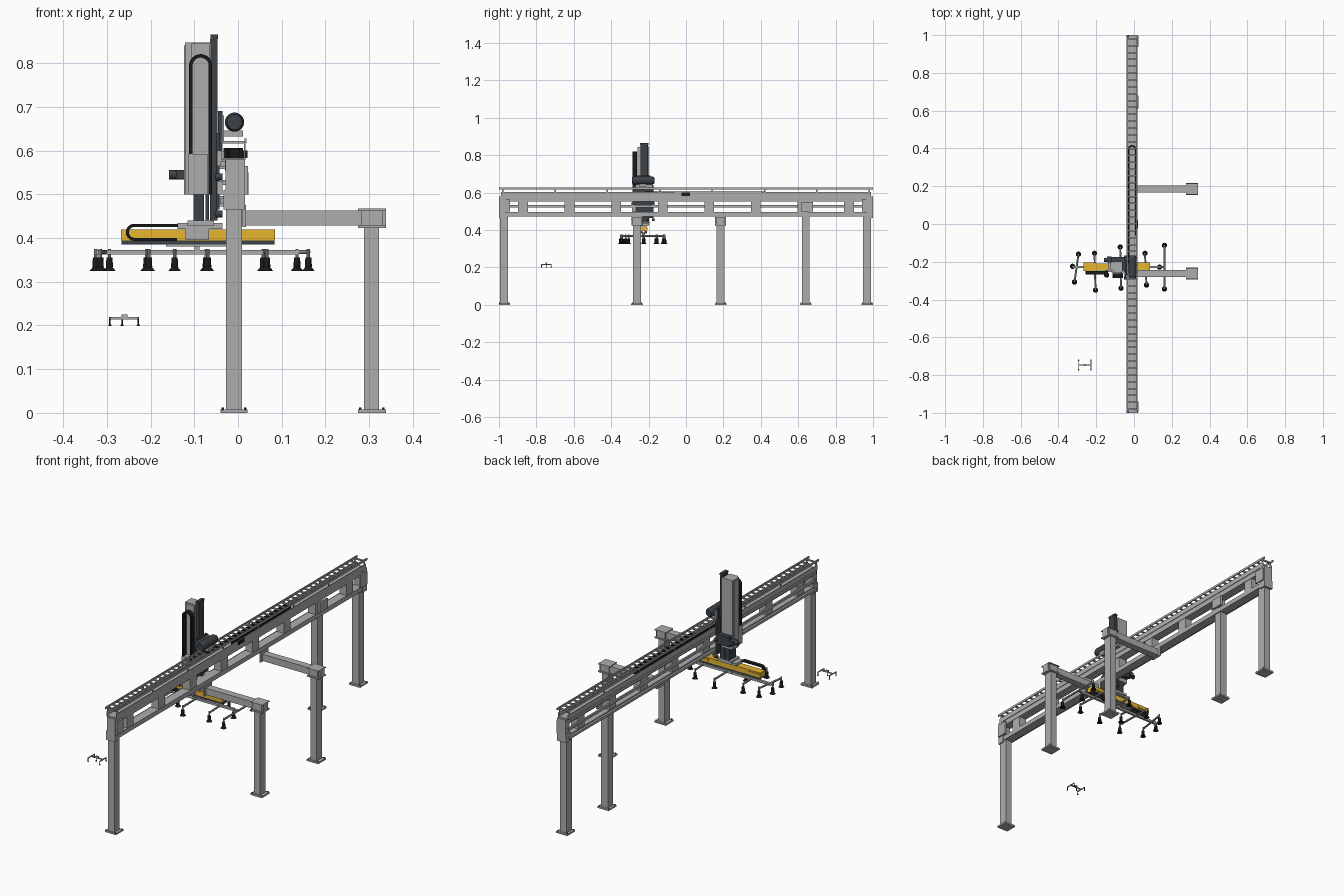
import bpy, bmesh, math
from mathutils import Vector, Matrix


def material(name, rgb):
    m = bpy.data.materials.new(name)
    m.diffuse_color = (*rgb, 1)
    return m


GREY = material("grey_paint", (0.42, 0.42, 0.42))
DARK = material("dark_slate", (0.045, 0.055, 0.065))
BLACK = material("black_rubber", (0.01, 0.01, 0.01))
YELLOW = material("yellow_paint", (0.79, 0.46, 0.03))


def finish(name, bm, mat, smooth=False):
    bmesh.ops.recalc_face_normals(bm, faces=bm.faces)
    me = bpy.data.meshes.new(name)
    bm.to_mesh(me)
    bm.free()
    if mat:
        me.materials.append(mat)
    ob = bpy.data.objects.new(name, me)
    bpy.context.collection.objects.link(ob)
    if smooth:
        bpy.context.view_layer.objects.active = ob
        ob.select_set(True)
        bpy.ops.object.shade_smooth_by_angle(angle=math.radians(35))
        ob.select_set(False)
    return ob


def boxes(name, items, mat=GREY):
    """One mesh of boxes, each (x0, x1, y0, y1, z0, z1)."""
    bm = bmesh.new()
    for x0, x1, y0, y1, z0, z1 in items:
        m = Matrix.Translation(((x0 + x1) / 2, (y0 + y1) / 2, (z0 + z1) / 2))
        m = m @ Matrix.Diagonal((x1 - x0, y1 - y0, z1 - z0, 1))
        bmesh.ops.create_cube(bm, size=1, matrix=m)
    return finish(name, bm, mat)


def rods(name, items, mat=GREY, n=16):
    """One mesh of cylinders / cones, each (start, end, r0, r1)."""
    bm = bmesh.new()
    for a, b, r0, r1 in items:
        a, b = Vector(a), Vector(b)
        rot = (b - a).to_track_quat('Z', 'Y').to_matrix().to_4x4()
        bmesh.ops.create_cone(bm, cap_ends=True, segments=n, radius1=r0, radius2=r1,
                              depth=(b - a).length, matrix=Matrix.Translation((a + b) / 2) @ rot)
    return finish(name, bm, mat, True)


def chain(name, pts, thick, lo, hi, place, mat=BLACK):
    """Cable chain: a flat strip following pts, extruded from lo to hi."""
    bm = bmesh.new()
    rings = []
    for i, p in enumerate(pts):
        a, b = Vector(pts[max(i - 1, 0)]), Vector(pts[min(i + 1, len(pts) - 1)])
        d = (b - a).normalized()
        nrm = Vector((-d.y, d.x)) * thick / 2
        p = Vector(p)
        rings.append([bm.verts.new(place(q.x, q.y, h)) for q, h in
                      ((p + nrm, lo), (p - nrm, lo), (p - nrm, hi), (p + nrm, hi))])
    for r, s in zip(rings, rings[1:]):
        for k in range(4):
            bm.faces.new((r[k], r[(k + 1) % 4], s[(k + 1) % 4], s[k]))
    bm.faces.new(rings[0])
    bm.faces.new(rings[-1])
    return finish(name, bm, mat, True)


def arc(cx, cy, r, a0, a1, n=16):
    return [(cx + r * math.cos(math.radians(a0 + (a1 - a0) * i / n)),
             cy + r * math.sin(math.radians(a0 + (a1 - a0) * i / n))) for i in range(n + 1)]


# ---- long beam: chords, uprights between the windows, end plates
boxes("beam_chords", [(-.030, .014, -.99, .99, .473, .496), (-.030, .014, -.99, .99, .553, .580)])
boxes("beam_uprights", [(-.028, .012, y - .026, y + .026, .496, .553)
                        for y in [-.8715 + .249 * i for i in range(8)]])
boxes("beam_end_plates", [b for s in (-1, 1) for b in (
    (-.033, .016, min(s * .965, s), max(s * .965, s), .465, .510),
    (-.029, .016, min(s * .965, s), max(s * .965, s), .510, .580),
    (.014, .023, min(s * .94, s * .995), max(s * .94, s * .995), .50, .565))])
boxes("guide_rails", [(-.040, -.030, -.98, .98, .478, .490), (-.040, -.030, -.98, .98, .563, .576),
                      (-.036, -.028, -.98, .98, .521, .533)])
boxes("side_terminal_box", [(.014, .024, .615, .68, .50, .55)])

# ---- cable tray and ladder along the top
boxes("cable_tray", [(-.038, .017, -.99, .99, .578, .583), (-.038, -.035, -.99, .99, .58, .602),
                     (.014, .017, -.99, .99, .58, .602)])
boxes("ladder_rails", [(x, x + .004, -1, 1, .617, .628) for x in (-.039, .015)])
boxes("ladder_rungs", [(-.036, .016, y - .004, y + .004, .616, .622)
                       for y in [-.98 + .0363 * i for i in range(55)]])
boxes("ladder_posts", [(x, x + .003, y - .004, y + .004, .60, .618)
                       for x in (-.038, .014) for y in [-.98 + .28 * i for i in range(8)]])
loop = [(-.029, -.22)] + arc(-.0105, .395, .0185, 180, 0) + [(.008, -.06)]
chain("beam_cable_chain", loop, .008, .583, .606, lambda u, v, h: Vector((u, v, h)))
boxes("cable_entry_box", [(.012, .022, -.025, .022, .583, .60)], BLACK)

# ---- legs under the beam
LEGS = (-.973, .64, .968)
boxes("beam_legs", [(-.028, .009, y - .021, y + .021, .006, .475) for y in LEGS])
boxes("beam_leg_feet", [(-.040, .022, max(y - .031, -1), min(y + .031, 1), 0, .008) for y in LEGS])

# ---- outrigger legs with arms
ARMS = (-.262, .185)
boxes("outrigger_arms", [(.008, .338, y - .018, y + .018, .429, .463) for y in ARMS])
boxes("outrigger_legs", [(.288, .322, y - .022, y + .022, .006, .425) for y in ARMS])
boxes("outrigger_caps", [b for y in ARMS for b in (
    (.275, .338, y - .029, y + .029, .462, .467), (.275, .338, y - .029, y + .029, .423, .430),
    (.282, .330, y - .024, y + .024, .430, .462), (.010, .018, y - .03, y + .03, .425, .475))])
boxes("outrigger_feet", [(.274, .338, y - .031, y + .031, 0, .008) for y in ARMS])
BOLT_AT = [(-.009, y) for y in LEGS] + [(.306, y) for y in ARMS]
rods("anchor_bolts", [((x + i * .026, y + j * .025, .006), (x + i * .026, y + j * .025, .012), .003, .003)
                      for x, y in BOLT_AT for i in (-1, 1) for j in (-1, 1)], DARK, 8)

# ---- carriage that rides on the beam
boxes("carriage_plate", [(-.050, -.042, -.285, -.175, .465, .640), (-.046, -.036, -.27, -.19, .60, .69)], DARK)
boxes("carriage_bearings", [(-.044, -.030, y - .018, y + .018, z - .012, z + .012)
                            for y in (-.262, -.198) for z in (.484, .57)])
boxes("motor_bracket", [(-.042, .012, -.25, -.21, .632, .646), (-.042, -.032, -.27, -.18, .62, .68)])
rods("drive_motor", [((-.008, -.275, .665), (-.008, -.18, .665), .022, .022),
                     ((-.008, -.288, .665), (-.008, -.275, .665), .017, .022),
                     ((-.008, -.18, .665), (-.008, -.168, .665), .022, .016)], DARK, 24)

# ---- vertical axis
boxes("vertical_column", [(-.121, -.062, -.248, -.198, .50, .847), (-.124, -.108, -.24, -.206, .50, .84)])
boxes("column_front_panel", [(-.106, -.064, -.258, -.248, .50, .845),
                             (-.114, -.070, -.286, -.258, .50, .592)])
boxes("column_rack", [(-.064, -.047, -.243, -.203, .44, .855), (-.063, -.046, -.246, -.200, .855, .865)], DARK)
boxes("lower_slide", [(-.102, -.078, -.25, -.20, .435, .505), (-.074, -.066, -.262, -.198, .44, .50)], DARK)
riser = [(-.108, .59)] + arc(-.0855, .794, .0225, 180, 0) + [(-.063, .50)]
chain("column_cable_chain", riser, .008, -.286, -.262, lambda u, v, h: Vector((u, h, v)))
rods("side_motor", [((-.158, -.19, .545), (-.118, -.19, .545), .011, .011)], DARK)
boxes("side_gearbox", [(-.142, -.118, -.205, -.172, .535, .555), (-.12, -.045, -.198, -.175, .52, .57)], DARK)
boxes("carriage_side_units", [(-.048, -.036, -.29, -.27, .50, .53), (-.048, -.036, -.29, -.27, .565, .60)])
rods("pinion_rollers", [((-.052, y, z), (-.036, y, z), .008, .008) for y in (-.285, -.175) for z in (.455, .54)], DARK)

# ---- horizontal yellow slide
boxes("slide_mount", [(-.138, -.035, -.255, -.20, .421, .434), (-.115, -.055, -.262, -.195, .428, .440),
                      (-.120, -.066, -.258, -.245, .395, .425)])
boxes("yellow_slide", [(-.268, .085, -.245, -.208, .394, .419), (-.268, -.20, -.248, -.205, .400, .412),
                       (.02, .085, -.248, -.205, .400, .412)], YELLOW)
boxes("slide_rails", [(-.266, .084, y - .006, y + .006, .385, .394) for y in (-.238, -.215)], DARK)
cable = [(-.137, .429)] + arc(-.237, .413, .016, 90, 270) + [(-.14, .397)]
chain("slide_cable_chain", cable, .007, -.268, -.248, lambda u, v, h: Vector((u, h, v)))
boxes("frame_mount", [(-.165, -.02, -.243, -.21, .380, .387), (-.10, -.088, -.235, -.22, .368, .383)])

# ---- suction frame
boxes("frame_spine", [(-.325, .140, -.234, -.222, .362, .373)])
rods("frame_cross_bars", [((a, b, .368), (c, d, .368), .005, .005) for a, b, c, d in (
    (-.294, -.16, -.315, -.307), (-.209, -.155, -.204, -.35), (-.073, -.122, -.069, -.34),
    (.058, -.155, .066, -.323), (.161, -.113, .161, -.344), (-.145, -.27, -.145, -.228),
    (.130, -.228, .163, -.228))], GREY, 8)
CUPS = [(-.325, -.224), (-.294, -.16), (-.315, -.307), (-.209, -.155), (-.204, -.35),
        (-.073, -.122), (-.145, -.27), (-.069, -.34), (.058, -.155), (.066, -.323),
        (.161, -.113), (.161, -.344), (.135, -.228)]
rods("cup_stems", [((x, y, .352), (x, y, .375), .004, .004) for x, y in CUPS], GREY, 10)
rods("cup_bodies", [((x, y, .334), (x, y, .355), .008, .007) for x, y in CUPS], BLACK)
rods("suction_cups", [((x, y, .325), (x, y, .335), .014, .006) for x, y in CUPS], BLACK)

# ---- small spare gripper set apart from the gantry
boxes("spare_gripper_frame", [(-.295, -.226, -.7495, -.7445, .214, .219)] +
      [(x - .002, x + .002, -.773, -.720, .214, .218) for x in (-.293, -.228)] +
      [(-.267, -.253, -.752, -.742, .219, .225)])
SPARE = [(x, y) for x in (-.293, -.228) for y in (-.772, -.721)] + [(-.265, -.747)]
rods("spare_gripper_cups", [((x, y, .203), (x, y, .216), .002, .002) for x, y in SPARE] +
     [((x, y, .199), (x, y, .204), .004, .002) for x, y in SPARE], BLACK, 10)
